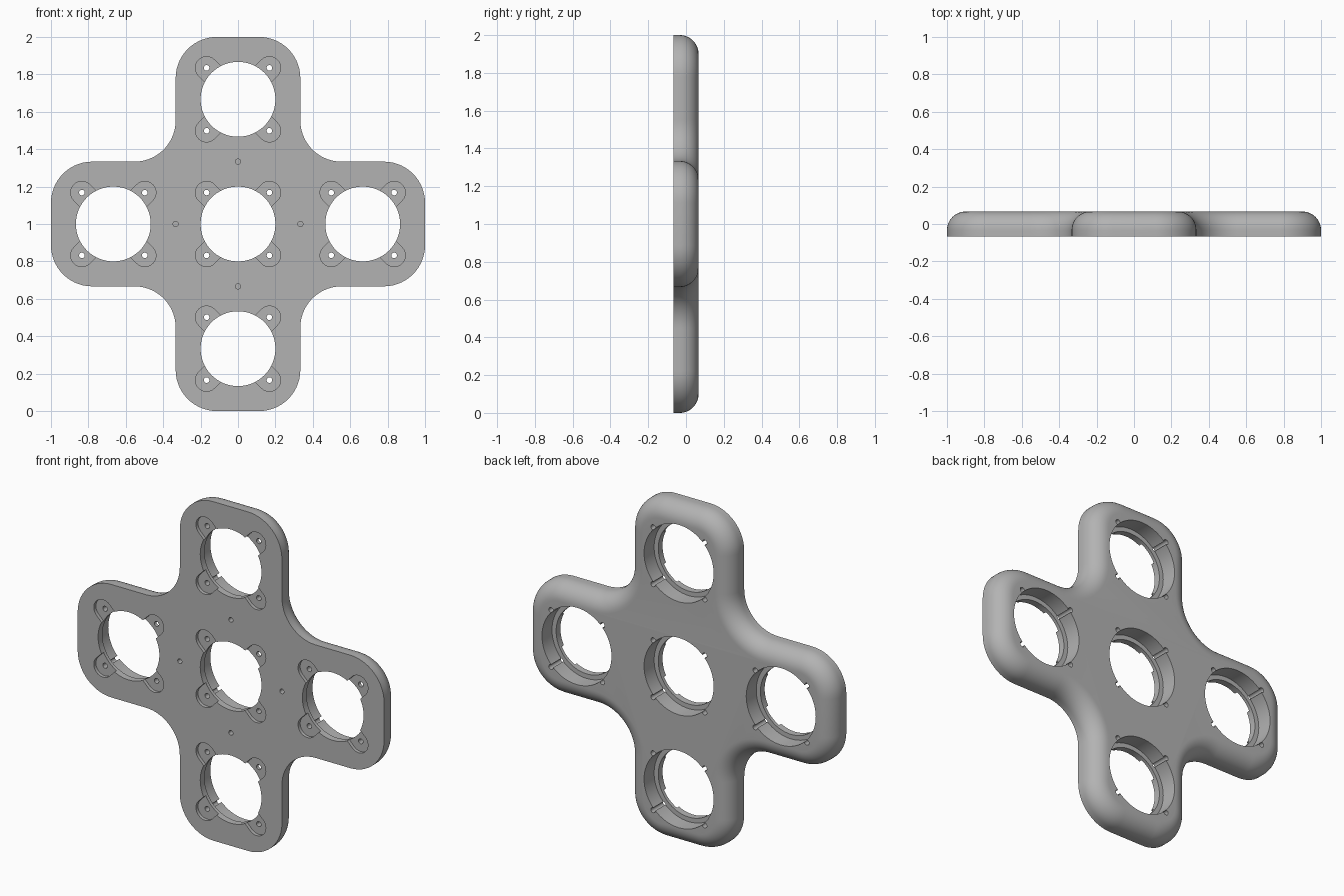
import bpy, bmesh
from math import sin, cos, pi, radians

if "Cube" in bpy.data.objects:
    bpy.data.objects.remove(bpy.data.objects["Cube"], do_unlink=True)

HALF = 1 / 15        # half thickness
ARM = 1 / 3          # half width of an arm
CORNER = 0.22        # outline corner radius
ROUND = 0.1          # rounding of the back rim
HOLES = [(0, 0), (2 * ARM, 0), (-2 * ARM, 0), (0, 2 * ARM), (0, -2 * ARM)]

grey = bpy.data.materials.new("plain grey")
grey.use_nodes = True
grey.diffuse_color = (0.45, 0.45, 0.45, 1)
grey.node_tree.nodes["Principled BSDF"].inputs["Base Color"].default_value = (0.45, 0.45, 0.45, 1)


def arc(cx, cz, r, start, end, steps=14):
    angles = [radians(start + (end - start) * i / steps) for i in range(steps + 1)]
    return [(cx + r * cos(a), cz + r * sin(a)) for a in angles]


def cross_outline(inset):
    """Rounded plus shape, shrunk inward by inset."""
    convex, concave = CORNER - inset, CORNER + inset
    inner = ARM + CORNER
    quarter = (arc(1 - CORNER, ARM - CORNER, convex, 0, 90)
               + arc(inner, inner, concave, 270, 180)
               + arc(ARM - CORNER, 1 - CORNER, convex, 0, 90))
    points = []
    for k in range(4):
        c, s = round(cos(k * pi / 2)), round(sin(k * pi / 2))
        points += [(c * x - s * z, s * x + c * z) for x, z in quarter]
    return points


def loft(bm, layers):
    """Closed solid through (y, outline) layers from front to back."""
    rings = [[bm.verts.new((x, y, z + 1)) for x, z in pts] for y, pts in layers]
    n = len(rings[0])
    for a, b in zip(rings, rings[1:]):
        for i in range(n):
            j = (i + 1) % n
            bm.faces.new((a[i], a[j], b[j], b[i]))
    bm.faces.new(rings[0])
    bm.faces.new(rings[-1][::-1])


def make_object(name, solids):
    bm = bmesh.new()
    for layers in solids:
        loft(bm, layers)
    bmesh.ops.recalc_face_normals(bm, faces=bm.faces)
    mesh = bpy.data.meshes.new(name)
    bm.to_mesh(mesh)
    bm.free()
    mesh.materials.append(grey)
    obj = bpy.data.objects.new(name, mesh)
    bpy.context.collection.objects.link(obj)
    return obj


def cylinder(x, z, r, y0, y1, steps=64):
    pts = arc(x, z, r, 0, 360, steps)[:-1]
    return [(y0, pts), (y1, pts)]


def recess(x, z, angle, y0, y1):
    """Slot from a screw position toward the hole centre."""
    far, near, r = 0.2376, 0.13, 0.06
    a = radians(angle)
    pts = (arc(x + far * cos(a), z + far * sin(a), r, angle - 90, angle + 90, 20)
           + arc(x + near * cos(a), z + near * sin(a), r, angle + 90, angle + 270, 20))
    return [(y0, pts), (y1, pts)]


# Plate with a sharp front edge and a rounded back edge
layers = [(-HALF, cross_outline(0))]
for i in range(13):
    t = i / 12 * pi / 2
    layers.append((HALF - ROUND + ROUND * sin(t), cross_outline(ROUND * (1 - cos(t)))))
plate = make_object("mounting_plate", [layers])

# Cutters: bores, wide rear bores, front recesses, screw and pilot holes
DIAGONALS = (45, 135, 225, 315)
spots = [(x, z, a) for x, z in HOLES for a in DIAGONALS]
screws = [cylinder(x + 0.168 * (1 if cos(radians(a)) > 0 else -1),
                   z + 0.168 * (1 if sin(radians(a)) > 0 else -1),
                   0.015, -0.2, 0.2, 16) for x, z, a in spots]
pilots = [cylinder(x / 2, z / 2, 0.014, -0.2, -0.01, 16) for x, z in HOLES[1:]]
cutters = [
    make_object("bore_cutter", [cylinder(x, z, 0.2, -0.2, 0.2) for x, z in HOLES]),
    make_object("rear_bore_cutter", [cylinder(x, z, 0.227, -0.027, 0.2) for x, z in HOLES]),
    make_object("recess_cutter", [recess(x, z, a, -0.2, -0.047) for x, z, a in spots]),
    make_object("screw_cutter", screws + pilots),
]
for cutter in cutters:
    cutter.hide_render = True
    mod = plate.modifiers.new(cutter.name, "BOOLEAN")
    mod.operation = "DIFFERENCE"
    mod.solver = "EXACT"
    mod.object = cutter

# Bake the cuts and remove the cutters
graph = bpy.context.evaluated_depsgraph_get()
baked = bpy.data.meshes.new_from_object(plate.evaluated_get(graph))
plate.modifiers.clear()
plate.data = baked
for cutter in cutters:
    bpy.data.objects.remove(cutter, do_unlink=True)

# Smooth rim and bores, keeping edges sharp
bpy.ops.object.select_all(action="DESELECT")
plate.select_set(True)
bpy.context.view_layer.objects.active = plate
bpy.ops.object.shade_smooth_by_angle(angle=radians(30))
